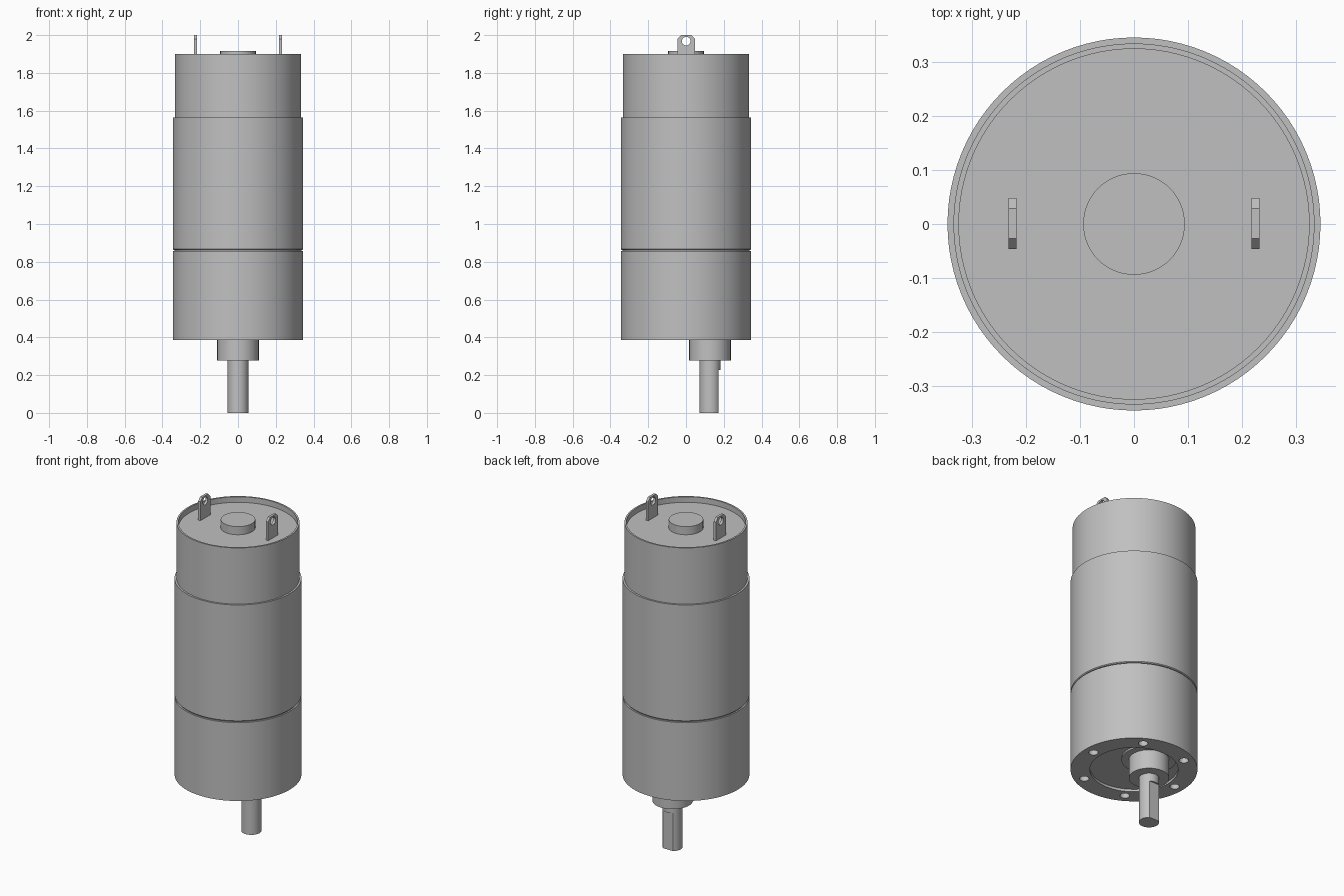
import bpy, bmesh, math
from mathutils import Matrix, Vector

default = bpy.data.objects.get("Cube")
if default:
    bpy.data.objects.remove(default, do_unlink=True)

metal = bpy.data.materials.new("satin_grey_metal")
metal.use_nodes = True
grey = (0.53, 0.53, 0.53, 1)
metal.diffuse_color = grey
metal.node_tree.nodes["Principled BSDF"].inputs["Base Color"].default_value = grey


def finish(name, bm):
    """Turn a bmesh into a named grey object."""
    bmesh.ops.recalc_face_normals(bm, faces=bm.faces[:])
    mesh = bpy.data.meshes.new(name)
    bm.to_mesh(mesh)
    bm.free()
    mesh.materials.append(metal)
    obj = bpy.data.objects.new(name, mesh)
    bpy.context.collection.objects.link(obj)
    return obj


def lathe(name, profile, y=0, steps=96):
    """Revolve (radius, z) points, starting and ending on the axis."""
    bm = bmesh.new()
    verts = [bm.verts.new((r, 0, z)) for r, z in profile]
    edges = [bm.edges.new(pair) for pair in zip(verts, verts[1:])]
    bmesh.ops.spin(bm, geom=verts + edges, cent=(0, 0, 0), axis=(0, 0, 1),
                   angle=math.tau, steps=steps, use_duplicate=False)
    bmesh.ops.remove_doubles(bm, verts=bm.verts[:], dist=1e-5)
    bmesh.ops.translate(bm, verts=bm.verts[:], vec=(0, y, 0))
    return finish(name, bm)


def activate(obj):
    bpy.ops.object.select_all(action='DESELECT')
    obj.select_set(True)
    bpy.context.view_layer.objects.active = obj


def cut(obj, cutter):
    """Subtract the cutter, then discard it."""
    mod = obj.modifiers.new("cut", 'BOOLEAN')
    mod.operation = 'DIFFERENCE'
    mod.solver = 'EXACT'
    mod.object = cutter
    activate(obj)
    bpy.ops.object.modifier_apply(modifier=mod.name)
    bpy.data.objects.remove(cutter, do_unlink=True)


R = 0.345           # main body radius
BASE = 0.387        # mounting face height
SHAFT_Y = 0.127     # offset of the output shaft
parts = []

# Gearbox with a shallow recess in its mounting face
gearbox = lathe("gearbox", [(0, BASE + 0.015), (0.24, BASE + 0.015), (0.24, BASE),
                            (R, BASE), (R, 0.857), (0, 0.857)])

# Six mounting holes
bm = bmesh.new()
for i in range(6):
    a = math.radians(60 * i)
    place = Matrix.Translation((0.288 * math.cos(a), 0.288 * math.sin(a), BASE))
    bmesh.ops.create_cone(bm, cap_ends=True, segments=24, radius1=0.026,
                          radius2=0.026, depth=0.2, matrix=place)
cut(gearbox, finish("hole_cutter", bm))
parts.append(gearbox)

# Middle housing with a narrow groove above the gearbox
parts.append(lathe("middle_housing", [(0, 0.85), (0.336, 0.85), (0.336, 0.863),
                                      (R - 0.004, 0.863), (R, 0.868), (R, 1.563),
                                      (0, 1.563)]))

# Motor can with a thin raised rim around the end plate
parts.append(lathe("motor_can", [(0, 1.55), (0.334, 1.55), (0.334, 1.9),
                                 (0.324, 1.9), (0.324, 1.867), (0, 1.867)]))
parts.append(lathe("rear_bearing_cap", [(0, 1.86), (0.094, 1.86), (0.094, 1.916),
                                        (0, 1.916)], steps=64))

# Off-centre bearing boss and its collar in the recess
parts.append(lathe("shaft_collar", [(0, BASE + 0.005), (0.15, BASE + 0.005),
                                    (0.15, 0.42), (0, 0.42)], SHAFT_Y, 64))
parts.append(lathe("shaft_boss", [(0, 0.277), (0.11, 0.277), (0.11, 0.43),
                                  (0, 0.43)], SHAFT_Y, 64))

# Output shaft with a flat on its back side
shaft = lathe("output_shaft", [(0, 0), (0.055, 0), (0.055, 0.3), (0, 0.3)], SHAFT_Y, 48)
bm = bmesh.new()
bmesh.ops.create_cube(bm, size=0.4, matrix=Matrix.Translation((0, 0.171 + 0.2, 0.228 - 0.2)))
cut(shaft, finish("flat_cutter", bm))
parts.append(shaft)

# Two solder tabs with clipped corners and an eyelet
for side, x in (("left", 0.225), ("right", -0.225)):
    bm = bmesh.new()
    outline = [(-0.046, 1.86), (0.048, 1.86), (0.048, 1.98),
               (0.029, 2), (-0.027, 2), (-0.046, 1.98)]
    face = bm.faces.new([bm.verts.new((x - 0.0075, y, z)) for y, z in outline])
    moved = bmesh.ops.extrude_face_region(bm, geom=[face])["geom"]
    bmesh.ops.translate(bm, vec=Vector((0.015, 0, 0)),
                        verts=[v for v in moved if isinstance(v, bmesh.types.BMVert)])
    tab = finish(side + "_terminal", bm)
    bm = bmesh.new()
    turn = Matrix.Translation((x, 0.001, 1.968)) @ Matrix.Rotation(math.pi / 2, 4, 'Y')
    bmesh.ops.create_cone(bm, cap_ends=True, segments=32, radius1=0.023,
                          radius2=0.023, depth=0.1, matrix=turn)
    cut(tab, finish("eyelet_cutter", bm))
    parts.append(tab)

# Smooth round surfaces, crisp edges
for obj in parts:
    activate(obj)
    bpy.ops.object.shade_smooth_by_angle(angle=math.radians(30))
